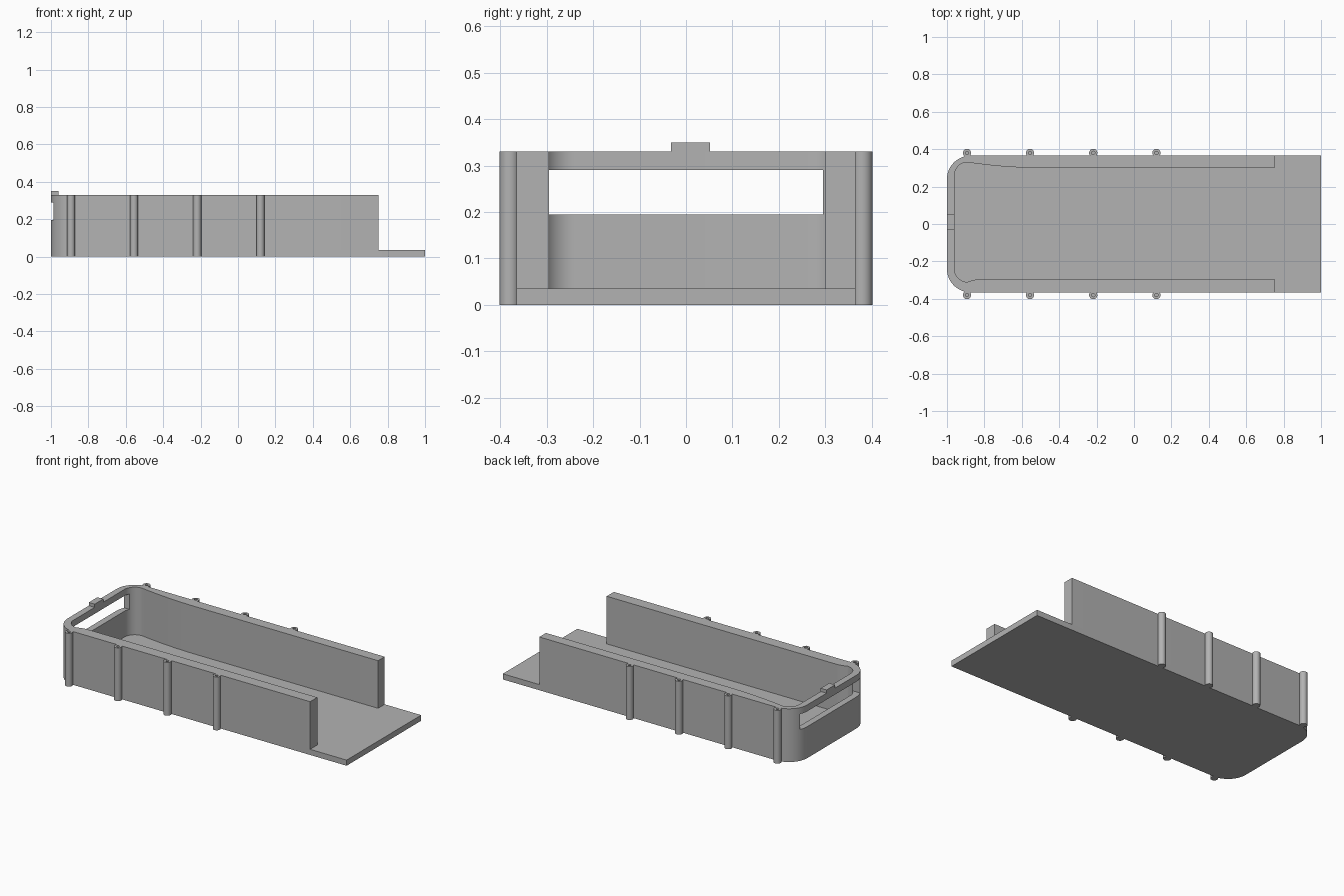
import bpy
import bmesh
from math import cos, sin, pi, radians
from mathutils import Matrix

cube = bpy.data.objects.get("Cube")
if cube:
    bpy.data.objects.remove(cube, do_unlink=True)

HALF_W = 0.365
FLOOR_T = 0.035
WALL_TOP = 0.33

grey = bpy.data.materials.new("light grey plastic")
grey.use_nodes = True
COLOUR = (0.45, 0.45, 0.45, 1)
grey.diffuse_color = COLOUR
grey.node_tree.nodes["Principled BSDF"].inputs["Base Color"].default_value = COLOUR


def finish(bm, name):
    bmesh.ops.recalc_face_normals(bm, faces=bm.faces)
    mesh = bpy.data.meshes.new(name)
    bm.to_mesh(mesh)
    bm.free()
    mesh.materials.append(grey)
    obj = bpy.data.objects.new(name, mesh)
    bpy.context.collection.objects.link(obj)
    return obj


def arc(cx, cy, r, start, end, steps=14):
    angles = [radians(start + (end - start) * i / steps) for i in range(steps + 1)]
    return [(cx + r * cos(a), cy + r * sin(a)) for a in angles]


def prism(name, outline, z0, z1):
    bm = bmesh.new()
    face = bm.faces.new([bm.verts.new((x, y, z0)) for x, y in outline])
    moved = bmesh.ops.extrude_face_region(bm, geom=[face])["geom"]
    bmesh.ops.translate(bm, vec=(0, 0, z1 - z0),
                        verts=[v for v in moved if isinstance(v, bmesh.types.BMVert)])
    return finish(bm, name)


def box(name, x, y, z):
    return prism(name, [(x[0], y[0]), (x[1], y[0]), (x[1], y[1]), (x[0], y[1])], *z)


def smooth(obj):
    bpy.ops.object.select_all(action="DESELECT")
    obj.select_set(True)
    bpy.context.view_layer.objects.active = obj
    bpy.ops.object.shade_smooth_by_angle(angle=radians(30))


def ease(x0, y0, x1, y1, steps=10):
    """Curve that leaves the first point steeply and flattens into the second."""
    return [(x0 + (x1 - x0) * t, y1 + (y0 - y1) * (1 - t) ** 2)
            for t in (i / steps for i in range(1, steps + 1))]


# Rounded end shared by the floor and the walls
R = 0.125
outer_end = (arc(R - 1, HALF_W - R, R, 90, 180) + arc(R - 1, R - HALF_W, R, 180, 270))

floor = prism("floor", outer_end + [(1, -HALF_W), (1, HALF_W)], 0, FLOOR_T)
smooth(floor)

# U-shaped wall, thickening behind its rounded inner corners
front_inner = arc(-0.89, -0.24, 0.07, 270, 180) 
back_inner = arc(-0.89, 0.26, 0.07, 180, 90)
front_ease = ease(-0.89, -0.31, -0.82, -0.295, 6)
back_ease = ease(-0.89, 0.33, -0.5, 0.3)
wall_outline = (outer_end + [(0.75, -HALF_W), (0.75, -0.295)] + front_ease[::-1]
                + front_inner + back_inner + back_ease + [(0.75, 0.3), (0.75, HALF_W)])
wall = prism("side_and_end_wall", wall_outline, FLOOR_T, WALL_TOP)

# Long window through the end wall
cutter = box("window_cutter", (-1.1, -0.93), (-0.295, 0.295), (0.195, 0.29))
cutter.hide_render = True
cutter.hide_viewport = True
cut = wall.modifiers.new("window", "BOOLEAN")
cut.operation = "DIFFERENCE"
cut.solver = "EXACT"
cut.object = cutter
bpy.context.view_layer.update()
cut_mesh = bpy.data.meshes.new_from_object(
    wall.evaluated_get(bpy.context.evaluated_depsgraph_get()))
wall.modifiers.clear()
wall.data = cut_mesh
bpy.data.objects.remove(cutter, do_unlink=True)
smooth(wall)

# Latch tab on top of the end wall
box("latch_tab", (-1, -0.96), (-0.032, 0.052), (WALL_TOP, 0.35))


# Screw posts with a blind hole in the top
def screw_post(name, x, y):
    bm = bmesh.new()
    profile = [(0, 0), (0.022, 0), (0.022, WALL_TOP), (0.009, WALL_TOP), (0.009, 0.12), (0, 0.12)]
    verts = [bm.verts.new((r, 0, z)) for r, z in profile]
    edges = [bm.edges.new(pair) for pair in zip(verts, verts[1:])]
    bmesh.ops.spin(bm, geom=verts + edges, cent=(0, 0, 0), axis=(0, 0, 1),
                   angle=2 * pi, steps=24, use_duplicate=False)
    bmesh.ops.remove_doubles(bm, verts=bm.verts, dist=0.0001)
    bmesh.ops.transform(bm, matrix=Matrix.Translation((x, y, 0)), verts=bm.verts)
    smooth(finish(bm, name))


for side, sign in (("front", -1), ("back", 1)):
    for i, x in enumerate((-0.893, -0.556, -0.218, 0.12)):
        screw_post(f"{side}_screw_post_{i + 1}", x, sign * 0.38)
